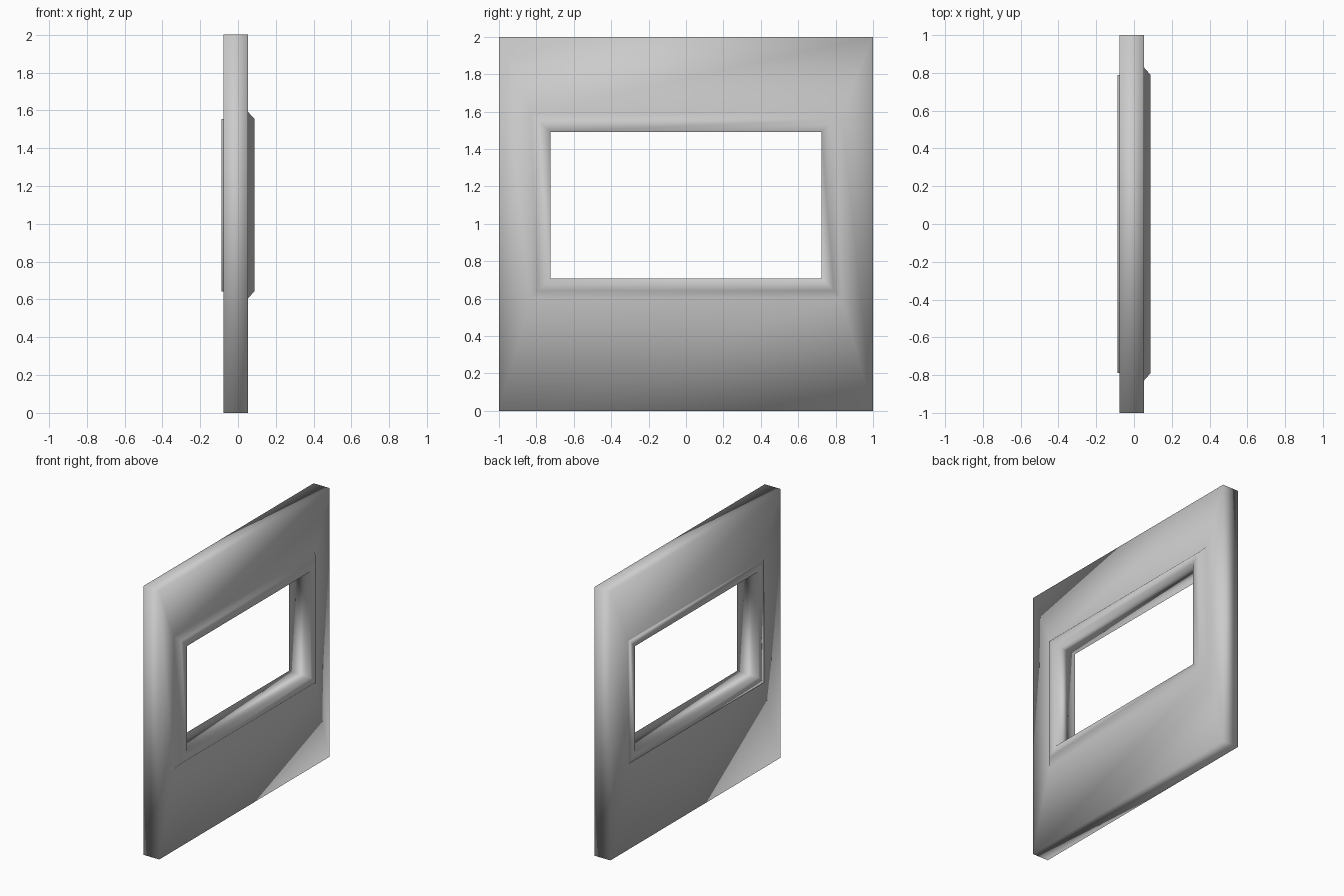
import bpy, bmesh

if "Cube" in bpy.data.objects:
    bpy.data.objects.remove(bpy.data.objects["Cube"])

# Cross-section of the wall panel with its window surround, as closed loop of
# (x depth, half width in y, z bottom, z top), swept round the opening
SECTION = [
    (0.052, 1.0, 0.0, 2.0),         # wall front, outer edge
    (0.052, 0.83, 0.605, 1.593),    # foot of the surround
    (0.087, 0.79, 0.643, 1.555),    # top of the surround's chamfer
    (0.087, 0.725, 0.707, 1.492),   # opening, front edge
    (-0.088, 0.725, 0.707, 1.492),  # opening, back edge
    (-0.088, 0.79, 0.643, 1.555),   # back lip
    (-0.078, 0.79, 0.643, 1.555),   # back lip meets wall
    (-0.078, 1.0, 0.0, 2.0),        # wall back, outer edge
]


def rectangle(bm, x, half, low, high):
    corners = ((-half, low), (half, low), (half, high), (-half, high))
    return [bm.verts.new((x, y, z)) for y, z in corners]


# Wall panel with window opening
bm = bmesh.new()
rings = [rectangle(bm, *row) for row in SECTION]
for i, ring in enumerate(rings):
    following = rings[(i + 1) % len(rings)]
    for j in range(4):
        k = (j + 1) % 4
        bm.faces.new((ring[j], ring[k], following[k], following[j]))
bmesh.ops.recalc_face_normals(bm, faces=bm.faces)
for face in bm.faces:
    face.smooth = True

mesh = bpy.data.meshes.new("window_wall")
bm.to_mesh(mesh)
bm.free()
wall = bpy.data.objects.new("window_wall", mesh)
bpy.context.collection.objects.link(wall)
